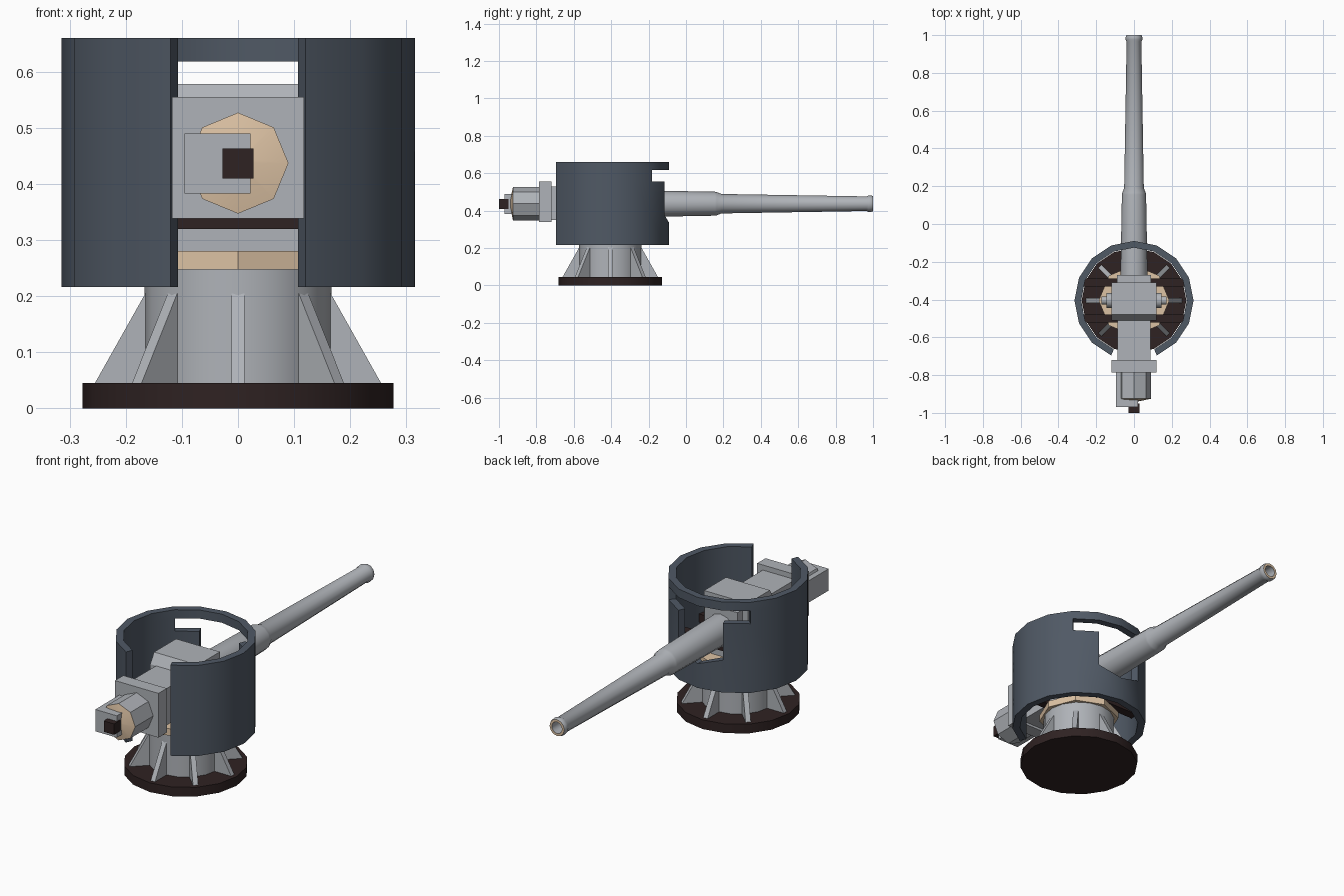
import bpy, bmesh
from math import sin, cos, pi, radians
from mathutils import Matrix, Vector

cube = bpy.data.objects.get("Cube")
if cube:
    bpy.data.objects.remove(cube, do_unlink=True)


def material(name, rgb):
    m = bpy.data.materials.new(name)
    m.use_nodes = True
    m.diffuse_color = (*rgb, 1)
    m.node_tree.nodes["Principled BSDF"].inputs["Base Color"].default_value = (*rgb, 1)
    return m


GREY = material("light grey metal", (0.43, 0.45, 0.48))
SLATE = material("slate shield", (0.08, 0.10, 0.13))
TAN = material("tan metal", (0.72, 0.54, 0.37))
BROWN = material("dark brown", (0.028, 0.016, 0.016))

CY = -0.405     # turret axis in y
GUN_Z = 0.437   # bore height


def finish(name, bm, mats, smooth=False, rule=None):
    bmesh.ops.recalc_face_normals(bm, faces=bm.faces)
    bm.normal_update()
    if rule:
        for f in bm.faces:
            f.material_index = int(rule(f.calc_center_median(), f.normal))
    me = bpy.data.meshes.new(name)
    bm.to_mesh(me)
    bm.free()
    for m in mats:
        me.materials.append(m)
    ob = bpy.data.objects.new(name, me)
    bpy.context.collection.objects.link(ob)
    if smooth:
        bpy.ops.object.select_all(action='DESELECT')
        ob.select_set(True)
        bpy.context.view_layer.objects.active = ob
        bpy.ops.object.shade_smooth_by_angle(angle=radians(35))
    return ob


def box(name, x, y, z, mat):
    bm = bmesh.new()
    bmesh.ops.create_cube(bm, size=1)
    for v in bm.verts:
        v.co = [lo + (c + 0.5) * (hi - lo) for c, (lo, hi) in zip(v.co, (x, y, z))]
    return finish(name, bm, [mat])


def lathe(name, profile, sides, mats, matrix, rule=None):
    """Revolve (radius, height) points about local z, capping open ends."""
    bm = bmesh.new()
    rings = [[bm.verts.new((r * sin(2 * pi * i / sides), r * cos(2 * pi * i / sides), h))
              for i in range(sides)] for r, h in profile]
    for a, b in zip(rings, rings[1:]):
        for i in range(sides):
            j = (i + 1) % sides
            bm.faces.new((a[i], a[j], b[j], b[i]))
    bm.faces.new(rings[0])
    bm.faces.new(rings[-1])
    bm.transform(matrix)
    return finish(name, bm, mats, True, rule)


def prism(name, outline, width, mat, matrix):
    """Extrude a local (y, z) outline to a given width along x, centred."""
    bm = bmesh.new()
    face = bm.faces.new([bm.verts.new((-width / 2, y, z)) for y, z in outline])
    new = bmesh.ops.extrude_face_region(bm, geom=[face], use_keep_orig=True)["geom"]
    for v in new:
        if isinstance(v, bmesh.types.BMVert):
            v.co.x += width
    bm.transform(matrix)
    return finish(name, bm, [mat])


UPRIGHT = Matrix.Translation((0, CY, 0))
ALONG_Y = Matrix.Translation((0, 0, GUN_Z)) @ Matrix.Rotation(-pi / 2, 4, 'X')

# Base disc, pedestal, collar and fins
lathe("base_disc", [(0.277, 0), (0.277, 0.045)], 16, [BROWN], UPRIGHT)
lathe("pedestal", [(0.167, 0.03), (0.167, 0.26)], 16, [GREY], UPRIGHT)
lathe("collar", [(0.187, 0.247), (0.187, 0.28)], 8, [TAN], UPRIGHT)
for k in range(8):
    prism(f"pedestal_fin_{k + 1}", [(0.15, 0.03), (0.255, 0.03), (0.255, 0.045), (0.165, 0.205), (0.15, 0.205)],
          0.024, GREY, UPRIGHT @ Matrix.Rotation(k * pi / 4, 4, 'Z'))


# Round shield with front gap and stepped rear gun port
def shield():
    sides, outer, inner = 16, 0.315, 0.28
    levels = [0.216, 0.36, 0.555, 0.618, 0.66]
    bm = bmesh.new()
    grid = []
    for i in range(sides):   # column 0 is the rear
        a = 2 * pi * i / sides
        step = min(i, sides - i)
        column = []
        for k, z in enumerate(levels):
            if k == 1 and step < 2:
                z = 0.335 if step == 0 else 0.375
            column.append(bm.verts.new((outer * sin(a), outer * cos(a), z)))
        grid.append(column)
    for i in range(sides):
        j = (i + 1) % sides
        off = abs((i + 0.5 + sides / 2) % sides - sides / 2)   # segments from the rear
        for k in range(4):
            front_gap = off > 7
            port = (k == 1 and off < 1) or (k == 2 and off < 2)
            if not (front_gap or port):
                bm.faces.new((grid[i][k], grid[j][k], grid[j][k + 1], grid[i][k + 1]))
    bmesh.ops.delete(bm, geom=[v for v in bm.verts if not v.link_faces], context='VERTS')
    new = bmesh.ops.extrude_face_region(bm, geom=bm.faces[:], use_keep_orig=True)["geom"]
    for v in new:
        if isinstance(v, bmesh.types.BMVert):
            v.co.x *= inner / outer
            v.co.y *= inner / outer
    bm.transform(UPRIGHT)
    finish("shield", bm, [SLATE], True)


shield()

# Cross bars carrying the shield
for label, s in (("front", -1), ("rear", 1)):
    y = CY + s * 0.095
    box(f"{label}_cross_bar", (-0.275, 0.275), (y - 0.022, y + 0.022), (0.32, 0.36), BROWN)

# Cradle, breech housing and breech plate
prism("cradle", [(-0.51, 0.27), (-0.31, 0.27), (-0.31, 0.578), (-0.48, 0.578), (-0.51, 0.53)],
      0.238, GREY, Matrix.Identity(4))
box("cradle_nose", (-0.09, 0.09), (-0.32, -0.27), (0.35, 0.54), GREY)
box("breech_housing", (-0.088, 0.088), (-0.73, -0.5), (0.35, 0.53), GREY)
box("breech_plate", (-0.118, 0.118), (-0.785, -0.72), (0.338, 0.555), GREY)

# Trunnions
for label, s in (("left", 1), ("right", -1)):
    turn = Matrix.Translation((0, CY, GUN_Z)) @ Matrix.Rotation(s * pi / 2, 4, 'Y')
    lathe(f"{label}_trunnion", [(0.04, 0.11), (0.04, 0.145), (0.022, 0.145), (0.022, 0.172)],
          12, [GREY], turn)

# Breech cylinder with tan end, block and handle stub
lathe("breech_cylinder", [(0.09, -0.75), (0.09, -0.925), (0.01, -0.942)], 8, [GREY, TAN], ALONG_Y,
      lambda c, n: n.y < -0.5 and c.y < -0.9)
box("breech_block", (-0.095, 0.022), (-0.97, -0.78), (0.383, 0.49), GREY)
box("handle_stub", (-0.028, 0.028), (-1.0, -0.95), (0.41, 0.463), BROWN)

# Barrel with sleeve, taper, muzzle flare and bore
lathe("barrel", [(0.072, -0.29), (0.064, 0.155), (0.062, 0.165), (0.052, 0.19), (0.039, 0.965), (0.044, 0.975),
                 (0.044, 0.99), (0.04, 1.0), (0.028, 1.0), (0.028, 0.9)], 12, [GREY, TAN], ALONG_Y,
      lambda c, n: n.y > 0.5 and c.y > 0.992)
